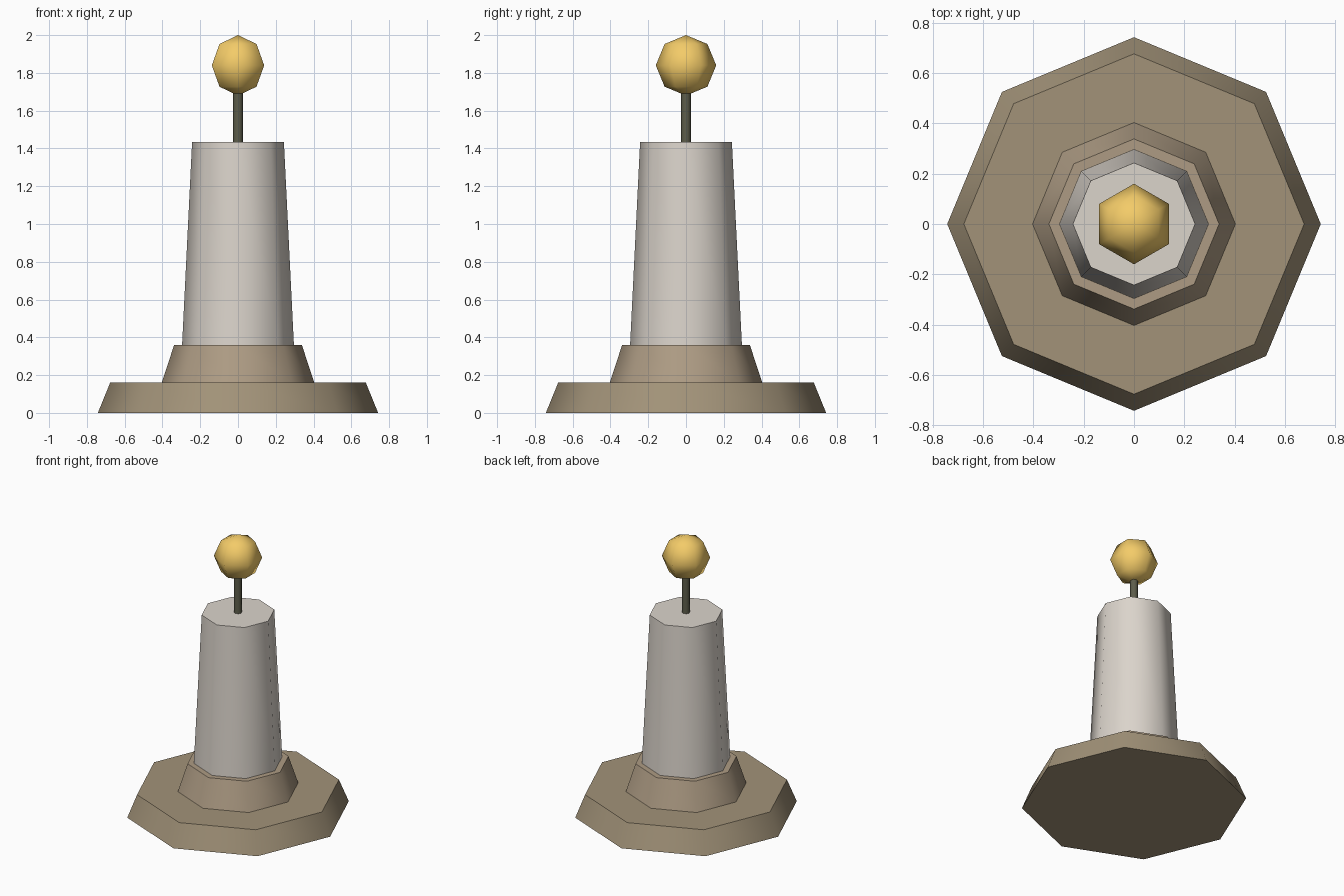
import bpy
from math import radians

if "Cube" in bpy.data.objects:
    bpy.data.objects.remove(bpy.data.objects["Cube"])


def finish(name, color, angle):
    ob = bpy.context.object
    ob.name = name
    bpy.ops.object.shade_smooth_by_angle(angle=radians(angle))
    mat = bpy.data.materials.new(name + "_colour")
    mat.diffuse_color = (*color, 1)
    mat.use_nodes = True
    mat.node_tree.nodes["Principled BSDF"].inputs["Base Color"].default_value = mat.diffuse_color
    ob.data.materials.append(mat)
    return ob


def tier(name, r_bottom, r_top, z0, z1, color):
    # Eight-sided tapered tier, corners on the axes
    bpy.ops.mesh.primitive_cone_add(vertices=8, radius1=r_bottom, radius2=r_top,
                                    depth=z1 - z0, location=(0, 0, (z0 + z1) / 2))
    return finish(name, color, 50)


# Stepped plinth
tier("base", 0.742, 0.676, 0.0, 0.162, (0.36, 0.29, 0.19))
tier("collar", 0.403, 0.338, 0.162, 0.36, (0.42, 0.33, 0.23))

# Tapered column and thin rod
tier("column", 0.296, 0.243, 0.36, 1.435, (0.71, 0.66, 0.60))
tier("rod", 0.026, 0.026, 1.435, 1.72, (0.11, 0.11, 0.07))

# Faceted ball finial
bpy.ops.mesh.primitive_uv_sphere_add(segments=6, ring_count=4, radius=0.16,
                                     location=(0, 0, 1.84))
finish("ball", (0.90, 0.60, 0.14), 70)
